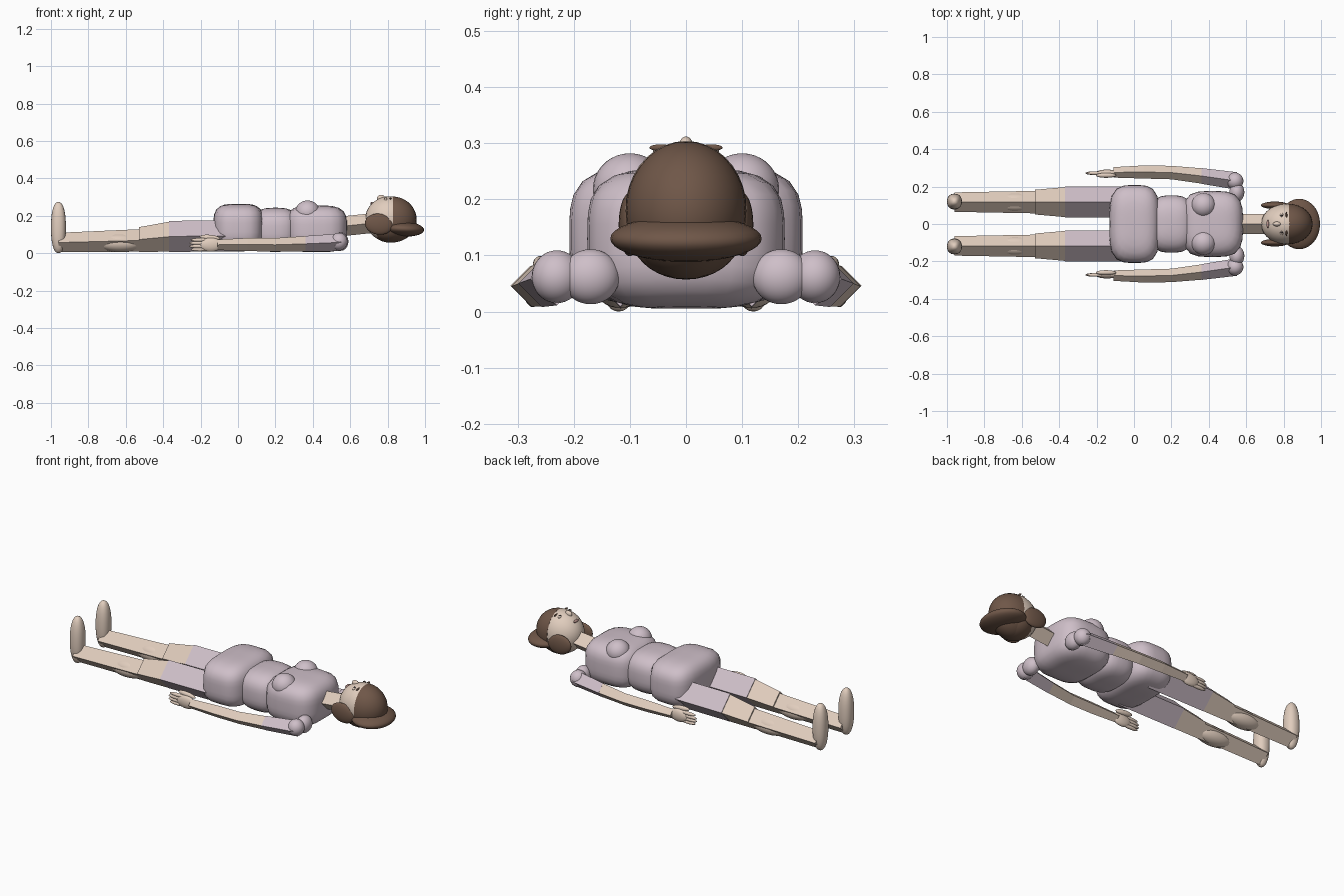
import bpy, bmesh
from mathutils import Vector, Matrix

if "Cube" in bpy.data.objects:
    bpy.data.objects.remove(bpy.data.objects["Cube"])


def material(name, rgb):
    m = bpy.data.materials.new(name)
    m.diffuse_color = (*rgb, 1)
    m.use_nodes = True
    m.node_tree.nodes["Principled BSDF"].inputs["Base Color"].default_value = m.diffuse_color
    return m


SKIN = material("skin", (0.75, 0.61, 0.51))
CLOTH = material("cloth", (0.62, 0.52, 0.58))
HAIR = material("hair", (0.16, 0.095, 0.065))
DARK = material("dark", (0.05, 0.04, 0.04))
LIPS = material("lips", (0.5, 0.3, 0.27))


def finish(name, bm, mat, smooth):
    bmesh.ops.recalc_face_normals(bm, faces=bm.faces)
    for f in bm.faces:
        f.smooth = smooth
    me = bpy.data.meshes.new(name)
    bm.to_mesh(me)
    bm.free()
    me.materials.append(mat)
    ob = bpy.data.objects.new(name, me)
    bpy.context.collection.objects.link(ob)
    return ob


def blob(name, center, half, mat, power=2.0, tilt=0.0, cut_x=None):
    """Ellipsoid; a higher power makes it boxier. cut_x keeps only the part beyond x."""
    bm = bmesh.new()
    bmesh.ops.create_uvsphere(bm, u_segments=28, v_segments=18, radius=1)
    for v in bm.verts:
        n = v.co.normalized()
        v.co = n / sum(abs(c) ** power for c in n) ** (1 / power)
        v.co = Vector(a * b for a, b in zip(v.co, half))
    bm.transform(Matrix.Translation(center) @ Matrix.Rotation(tilt, 4, 'Y'))
    if cut_x is not None:
        bmesh.ops.bisect_plane(bm, geom=bm.verts[:] + bm.edges[:] + bm.faces[:],
                               plane_co=(cut_x, 0, 0), plane_no=(1, 0, 0), clear_inner=True)
        bmesh.ops.holes_fill(bm, edges=[e for e in bm.edges if e.is_boundary])
    ob = finish(name, bm, mat, True)
    if cut_x is not None:
        for p in ob.data.polygons:
            if len(p.vertices) > 4:
                p.use_smooth = False
    return ob


def limb(name, stations, mat):
    """Four-sided diamond tube through (x, y, z, radius) stations."""
    bm = bmesh.new()
    rings = [[bm.verts.new((x, y + a * r, z + b * r))
              for a, b in ((1, 0), (0, 1), (-1, 0), (0, -1))] for x, y, z, r in stations]
    for p, q in zip(rings, rings[1:]):
        for i in range(4):
            j = (i + 1) % 4
            bm.faces.new((p[i], p[j], q[j], q[i]))
    bm.faces.new(rings[0])
    bm.faces.new(rings[-1])
    return finish(name, bm, mat, False)


# Torso
blob("hips", (0.003, 0, 0.137), (0.135, 0.208, 0.127), CLOTH, 3.6)
blob("waist", (0.2, 0, 0.125), (0.125, 0.153, 0.118), CLOTH, 3.0)
blob("chest", (0.42, 0, 0.13), (0.163, 0.176, 0.125), CLOTH, 3.6)

# Neck and head
limb("neck", [(0.54, 0, 0.142, 0.053), (0.74, 0, 0.163, 0.053)], SKIN)
blob("head", (0.81, 0, 0.182), (0.13, 0.108, 0.122), SKIN)
blob("nose", (0.765, 0, 0.293), (0.022, 0.013, 0.019), SKIN)
blob("mouth", (0.715, 0, 0.266), (0.007, 0.022, 0.008), LIPS)

# Hair
blob("hair_cap", (0.825, 0, 0.18), (0.13, 0.108, 0.123), HAIR, cut_x=0.83)
blob("hair_roll", (0.883, 0, 0.13), (0.112, 0.135, 0.041), HAIR, tilt=0.06)
blob("hair_back", (0.81, 0, 0.14), (0.1, 0.1, 0.083), HAIR)

for side, s in (("left", 1), ("right", -1)):
    # Face features
    blob(f"{side}_eye", (0.79, 0.045 * s, 0.287), (0.009, 0.014, 0.008), SKIN)
    blob(f"{side}_pupil", (0.79, 0.045 * s, 0.293), (0.006, 0.006, 0.005), DARK)
    blob(f"{side}_brow", (0.815, 0.045 * s, 0.292), (0.005, 0.02, 0.006), HAIR)
    blob(f"{side}_hair_bunch", (0.753, 0.1 * s, 0.155), (0.075, 0.02, 0.056), HAIR, tilt=0.15)

    # Bust and shoulders
    blob(f"{side}_bust", (0.372, 0.1 * s, 0.218), (0.066, 0.066, 0.064), CLOTH)
    blob(f"{side}_shoulder", (0.55, 0.17 * s, 0.062), (0.04, 0.052, 0.049), CLOTH)
    blob(f"{side}_shoulder_cap", (0.54, 0.23 * s, 0.062), (0.045, 0.045, 0.047), CLOTH)

    # Arms
    limb(f"{side}_sleeve", [(0.55, 0.23 * s, 0.058, 0.047), (0.36, 0.257 * s, 0.05, 0.042)], CLOTH)
    limb(f"{side}_upper_arm", [(0.36, 0.257 * s, 0.05, 0.041), (0.2, 0.275 * s, 0.045, 0.036)], SKIN)
    limb(f"{side}_forearm", [(0.2, 0.275 * s, 0.045, 0.036), (0.05, 0.278 * s, 0.046, 0.035),
                             (-0.11, 0.276 * s, 0.045, 0.028)], SKIN)

    # Hands
    blob(f"{side}_palm", (-0.145, 0.273 * s, 0.045), (0.06, 0.018, 0.037), SKIN)
    for i in range(4):
        blob(f"{side}_finger_{i + 1}", (-0.215 + 0.008 * abs(i - 1.5), 0.272 * s, 0.02 + i * 0.017),
             (0.05, 0.01, 0.01), SKIN)
    blob(f"{side}_thumb", (-0.15, 0.26 * s, 0.083), (0.055, 0.013, 0.015), SKIN, tilt=0.1)

    # Legs
    y = 0.117 * s
    limb(f"{side}_thigh", [(0, y, 0.092, 0.083), (-0.37, y, 0.09, 0.083)], CLOTH)
    limb(f"{side}_lower_thigh", [(-0.37, y, 0.088, 0.08), (-0.53, y, 0.073, 0.066)], SKIN)
    limb(f"{side}_shin", [(-0.53, y, 0.068, 0.06), (-0.96, y, 0.057, 0.052)], SKIN)
    blob(f"{side}_calf", (-0.63, y, 0.056), (0.12, 0.052, 0.05), SKIN)
    blob(f"{side}_foot", (-0.96, 0.12 * s, 0.137), (0.04, 0.042, 0.137), SKIN, 2.3)
